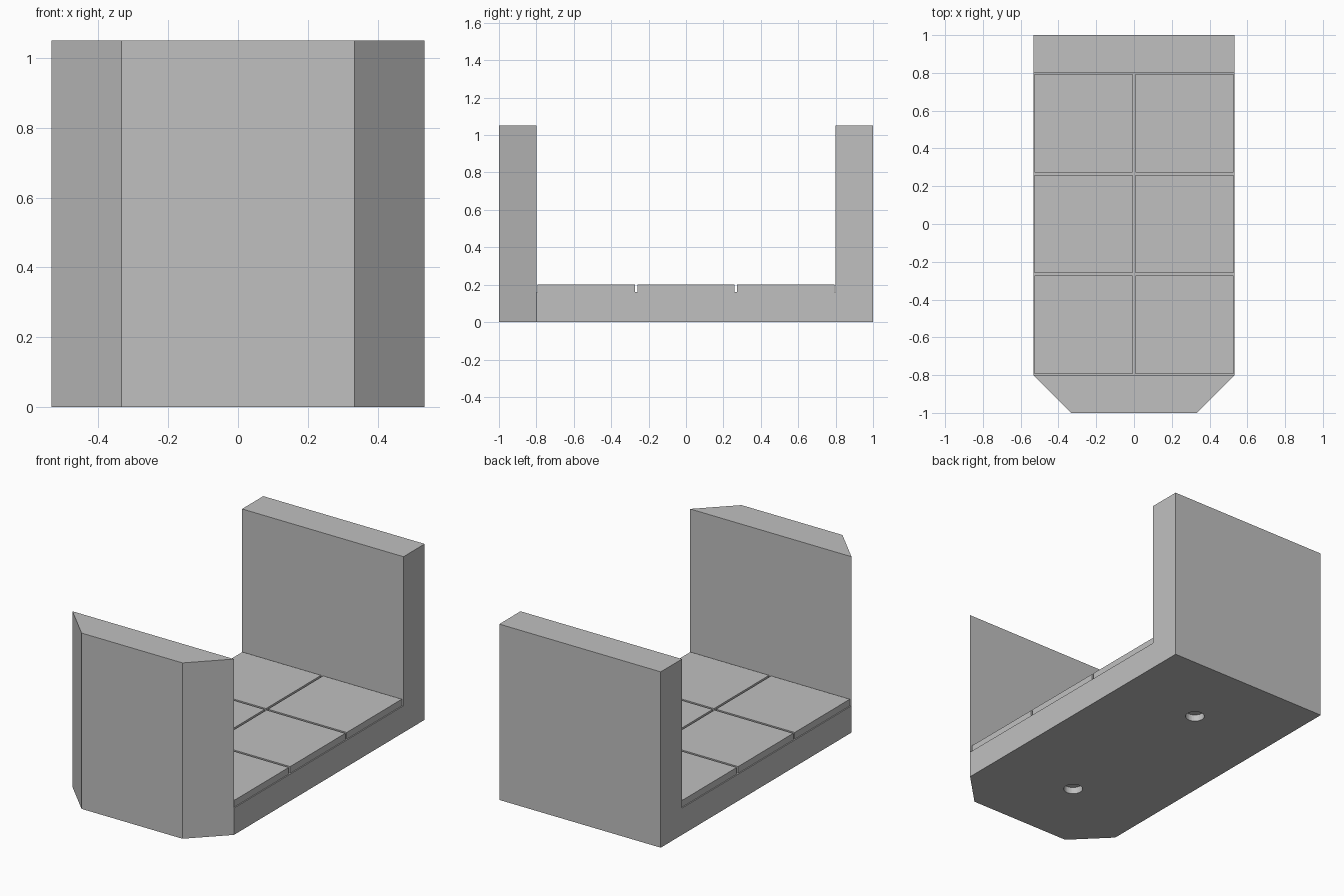
import bpy, bmesh

HALF_W = 1.6 / 3      # half width, also the tile pitch
WALL_Y = 0.8          # inner face of the end walls
FLOOR_Z = 0.16        # floor under the tiles
HEIGHT = 1.05

default = bpy.data.objects.get("Cube")
if default:
    bpy.data.objects.remove(default, do_unlink=True)

grey = bpy.data.materials.new("plain_grey")
grey.use_nodes = True
grey.diffuse_color = (0.53, 0.53, 0.53, 1)
grey.node_tree.nodes["Principled BSDF"].inputs["Base Color"].default_value = grey.diffuse_color


def finish(name, bm):
    """Turn a bmesh into a named grey object."""
    bmesh.ops.recalc_face_normals(bm, faces=bm.faces)
    mesh = bpy.data.meshes.new(name)
    bm.to_mesh(mesh)
    bm.free()
    mesh.materials.append(grey)
    obj = bpy.data.objects.new(name, mesh)
    bpy.context.collection.objects.link(obj)
    return obj


def extrude_face(bm, faces, vec):
    """Extrude flat faces into a closed solid."""
    geom = bmesh.ops.extrude_face_region(bm, geom=faces, use_keep_orig=True)["geom"]
    verts = [g for g in geom if isinstance(g, bmesh.types.BMVert)]
    bmesh.ops.translate(bm, verts=verts, vec=vec)


def cut(target, cutter):
    """Subtract a cutter and bake the result."""
    mod = target.modifiers.new("cut", 'BOOLEAN')
    mod.operation = 'DIFFERENCE'
    mod.solver = 'EXACT'
    mod.object = cutter
    bpy.context.view_layer.objects.active = target
    bpy.ops.object.modifier_apply(modifier=mod.name)
    bpy.data.objects.remove(cutter, do_unlink=True)


# Body: U-shaped side profile swept across the width
bm = bmesh.new()
profile = [(-1, 0), (1, 0), (1, HEIGHT), (WALL_Y, HEIGHT), (WALL_Y, FLOOR_Z),
           (-WALL_Y, FLOOR_Z), (-WALL_Y, HEIGHT), (-1, HEIGHT)]
face = bm.faces.new([bm.verts.new((-HALF_W, y, z)) for y, z in profile])
extrude_face(bm, [face], (2 * HALF_W, 0, 0))
body = finish("body", bm)

# Slanted front corners
for side in (-1, 1):
    bm = bmesh.new()
    corner = [(HALF_W, -WALL_Y), (HALF_W - 0.2, -1),
              (HALF_W - 0.2, -1.2), (HALF_W + 0.2, -1.2), (HALF_W + 0.2, -0.6)]
    face = bm.faces.new([bm.verts.new((side * x, y, -0.1)) for x, y in corner])
    extrude_face(bm, [face], (0, 0, HEIGHT + 0.2))
    cut(body, finish("corner_cutter", bm))

# Rectangular groove in the underside
bm = bmesh.new()
gx, gy = HALF_W - 0.053, WALL_Y - 0.053
face = bm.faces.new([bm.verts.new((x, y, -0.04)) for x, y in
                     ((-gx, -gy), (gx, -gy), (gx, gy), (-gx, gy))])
ring = bmesh.ops.inset_region(bm, faces=[face], thickness=0.021)["faces"]
bmesh.ops.delete(bm, geom=[f for f in bm.faces if f not in ring], context='FACES')
extrude_face(bm, list(bm.faces), (0, 0, 0.08))
cut(body, finish("groove_cutter", bm))

# Two round sockets in the underside
for y in (-HALF_W, HALF_W):
    bm = bmesh.new()
    bmesh.ops.create_cone(bm, cap_ends=True, segments=32, radius1=0.053,
                          radius2=0.053, depth=0.08)
    bmesh.ops.translate(bm, verts=bm.verts, vec=(0, y, 0))
    cut(body, finish("socket_cutter", bm))

# Floor tiles, two across and three along
for col in (-0.5, 0.5):
    for row in (-1, 0, 1):
        bm = bmesh.new()
        bmesh.ops.create_cube(bm, size=1)
        bmesh.ops.scale(bm, verts=bm.verts, vec=(0.52, 0.52, 0.04))
        bmesh.ops.translate(bm, verts=bm.verts,
                            vec=(col * HALF_W, row * HALF_W, FLOOR_Z + 0.02))
        finish("floor_tile", bm)
